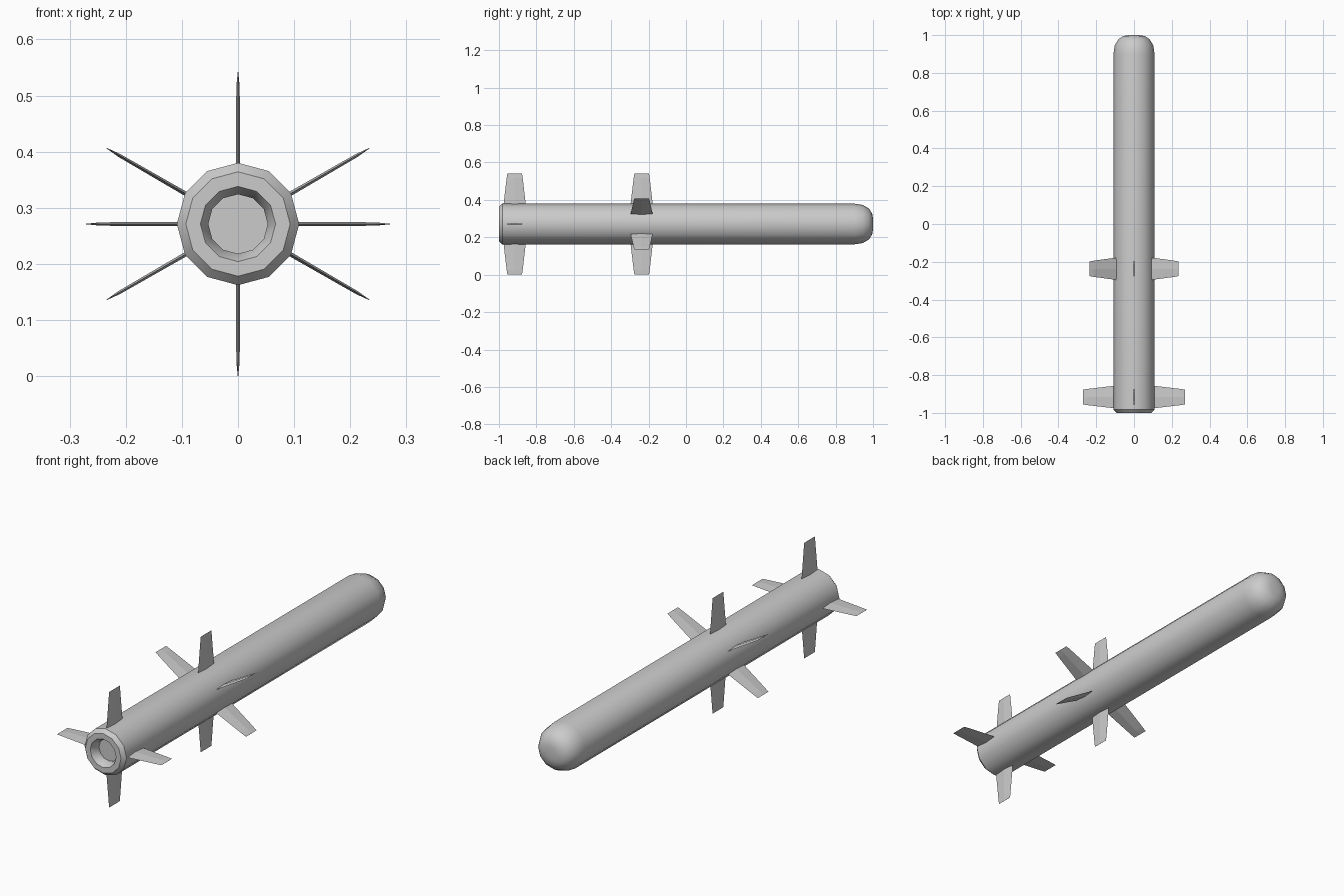
import bpy, bmesh, math
from mathutils import Matrix, Vector

if "Cube" in bpy.data.objects:
    bpy.data.objects.remove(bpy.data.objects["Cube"])

CZ = 0.271      # height of the long axis
SIDES = 12


def finish(bm, name, smooth=None):
    bmesh.ops.recalc_face_normals(bm, faces=bm.faces)
    me = bpy.data.meshes.new(name)
    bm.to_mesh(me)
    bm.free()
    ob = bpy.data.objects.new(name, me)
    bpy.context.collection.objects.link(ob)
    if smooth:
        bpy.ops.object.select_all(action='DESELECT')
        ob.select_set(True)
        bpy.context.view_layer.objects.active = ob
        bpy.ops.object.shade_smooth_by_angle(angle=math.radians(smooth))
    return ob


def lathe(name, profile):
    """Twelve-sided turned shape along y from (y, radius) points, capped at both ends."""
    bm = bmesh.new()
    rings = []
    for y, r in profile:
        rings.append([bm.verts.new((r * math.cos(a), y, CZ + r * math.sin(a)))
                      for a in (2 * math.pi * i / SIDES for i in range(SIDES))])
    for a, b in zip(rings, rings[1:]):
        for i in range(SIDES):
            j = (i + 1) % SIDES
            bm.faces.new((a[i], a[j], b[j], b[i]))
    bm.faces.new(rings[0])
    bm.faces.new(rings[-1])
    return finish(bm, name, 35)


def fin(name, y, angle):
    """Tapered blade with a diamond section and a sharpened tip."""
    bm = bmesh.new()
    rings = []
    # radius, half chord, half thickness
    for r, c, t in ((0.10, 0.060, 0.004), (0.245, 0.043, 0.003), (0.271, 0.039, 0.0004)):
        rings.append([bm.verts.new(p) for p in
                      ((r, -c, 0), (r, 0, t), (r, c, 0), (r, 0, -t))])
    for a, b in zip(rings, rings[1:]):
        for i in range(4):
            j = (i + 1) % 4
            bm.faces.new((a[i], a[j], b[j], b[i]))
    bm.faces.new(rings[0])
    bm.faces.new(rings[-1])
    m = Matrix.Translation(Vector((0, y, CZ))) @ Matrix.Rotation(math.radians(angle), 4, 'Y')
    bmesh.ops.transform(bm, matrix=m, verts=bm.verts)
    return finish(bm, name)


# Body: recessed nozzle, chamfered tail, straight tube, blunt rounded nose
lathe("body", [(-0.955, 0.053), (-0.975, 0.053), (-1.0, 0.067), (-1.0, 0.093),
               (-0.982, 0.109), (0.90, 0.109), (0.945, 0.102), (0.978, 0.083),
               (0.995, 0.057), (1.0, 0.028)])

# Six wings amidships
for k in range(6):
    fin(f"middle_wing_{k + 1}", -0.237, 30 + 60 * k)

# Four tail fins
for k in range(4):
    fin(f"tail_fin_{k + 1}", -0.916, 90 * k)
